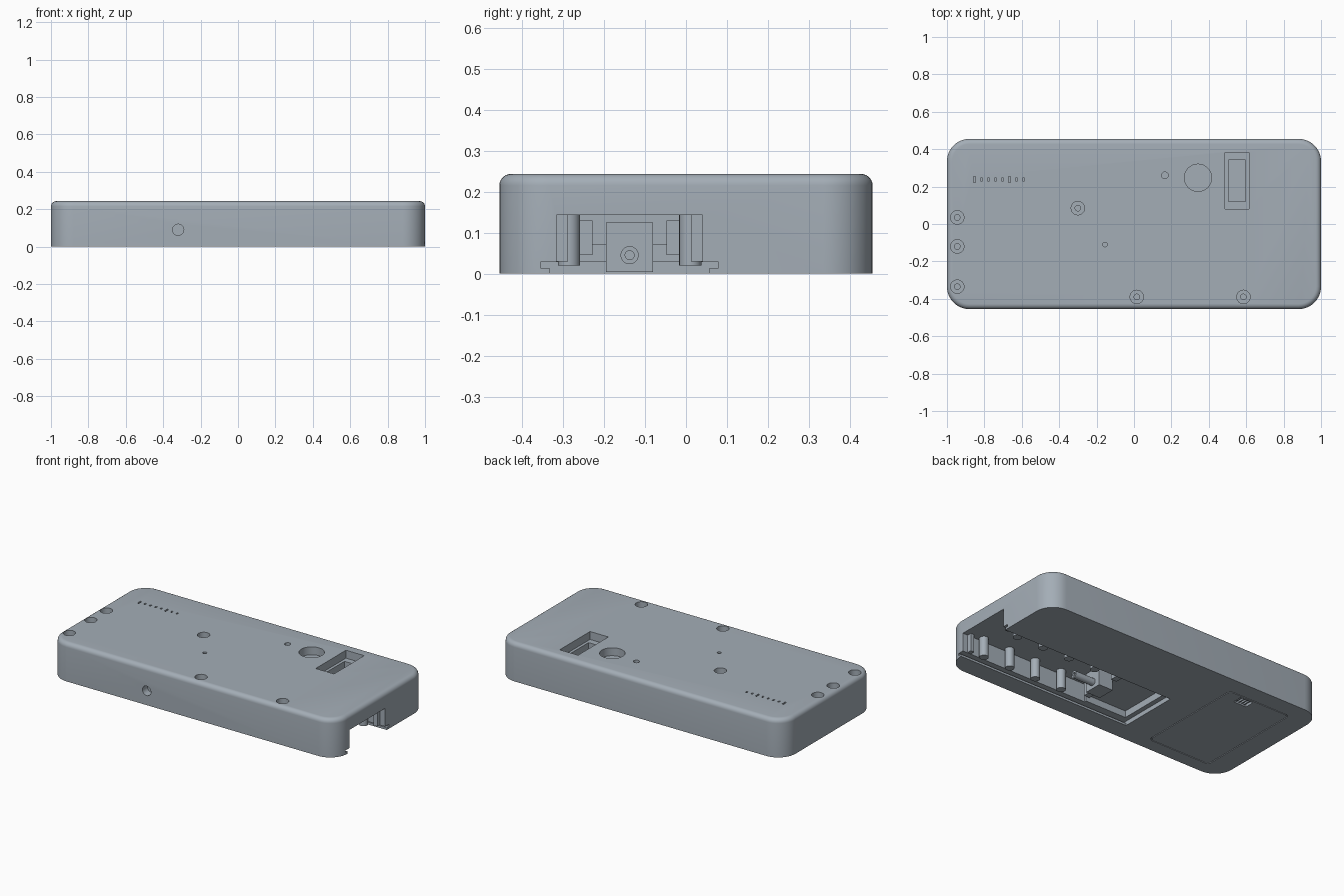
import bpy, bmesh
from math import radians, pi, sin, cos
from mathutils import Matrix, Vector

cube = bpy.data.objects.get("Cube")
if cube:
    bpy.data.objects.remove(cube, do_unlink=True)

GREY = (0.37, 0.42, 0.47, 1.0)
mat = bpy.data.materials.new("blue grey plastic")
mat.use_nodes = True
mat.diffuse_color = GREY
mat.node_tree.nodes["Principled BSDF"].inputs["Base Color"].default_value = GREY


def finish(name, bm):
    bmesh.ops.recalc_face_normals(bm, faces=bm.faces)
    mesh = bpy.data.meshes.new(name)
    bm.to_mesh(mesh)
    bm.free()
    mesh.materials.append(mat)
    obj = bpy.data.objects.new(name, mesh)
    bpy.context.collection.objects.link(obj)
    return obj


def box(name, x, y, z):
    """Box from (min, max) pairs."""
    bm = bmesh.new()
    bmesh.ops.create_cube(bm, size=1)
    for v in bm.verts:
        v.co = [p[0] if c < 0 else p[1] for c, p in zip(v.co, (x, y, z))]
    return finish(name, bm)


def cylinder(name, centre, r, length, axis="Z", sides=32):
    bm = bmesh.new()
    turn = {"Z": Matrix(), "X": Matrix.Rotation(pi / 2, 4, "Y"),
            "Y": Matrix.Rotation(pi / 2, 4, "X")}[axis]
    bmesh.ops.create_cone(bm, cap_ends=True, segments=sides, radius1=r, radius2=r,
                          depth=length, matrix=Matrix.Translation(centre) @ turn)
    return finish(name, bm)


def rounded_slab(name, x, y, z, r, rim=0.0, steps=10):
    """Rounded rectangle extruded in z, with an optional rounded top rim."""
    bm = bmesh.new()
    corners = ((x[1] - r, y[1] - r), (x[0] + r, y[1] - r),
               (x[0] + r, y[0] + r), (x[1] - r, y[0] + r))
    ring = []
    for i, (cx, cy) in enumerate(corners):
        for k in range(steps + 1):
            a = (i + k / steps) * pi / 2
            ring.append(bm.verts.new((cx + r * cos(a), cy + r * sin(a), z[0])))
    base = bm.faces.new(ring)
    up = bmesh.ops.extrude_face_region(bm, geom=[base], use_keep_orig=True)["geom"]
    top = [g for g in up if isinstance(g, bmesh.types.BMVert)]
    bmesh.ops.translate(bm, verts=top, vec=(0, 0, z[1] - z[0]))
    if rim:
        edges = [e for e in bm.edges if all(abs(v.co.z - z[1]) < 1e-5 for v in e.verts)]
        bmesh.ops.bevel(bm, geom=edges, offset=rim, segments=6, profile=0.5,
                        affect="EDGES")
    return finish(name, bm)


def cut(target, cutter):
    mod = target.modifiers.new("cut", "BOOLEAN")
    mod.operation, mod.solver, mod.object = "DIFFERENCE", "EXACT", cutter
    bpy.context.view_layer.objects.active = target
    bpy.ops.object.modifier_apply(modifier=mod.name)
    bpy.data.objects.remove(cutter, do_unlink=True)


H = 0.243
MID = -0.1375  # centre line of the battery bay

# Housing shell
body = rounded_slab("housing", (-1, 1), (-0.455, 0.455), (0, H), 0.12, 0.028)

# Battery bay, open at the left end, with a slot for a sliding cover
for half, x0, z in ((0.195, -0.22, (-0.1, 0.016)), (0.217, -0.22, (0.014, 0.028)),
                    (0.165, -0.19, (0, 0.07)), (0.178, 0.1, (0, 0.143))):
    cut(body, box("bay_cutter", (x0, 1.2), (MID - half, MID + half), z))

# Screw holes in the top: counterbore then shaft
screws = ((-0.945, 0.035), (-0.945, -0.12), (-0.945, -0.335),
          (-0.3, 0.085), (0.015, -0.39), (0.585, -0.39))
for x, y in screws:
    cut(body, cylinder("bore_cutter", (x, y, H), 0.036, 0.07))
    cut(body, cylinder("shaft_cutter", (x, y, H), 0.015, 0.16, sides=20))

# Round dial recess, indicator hole and pin hole
for x, y, r, depth in ((0.342, 0.247, 0.073, 0.05), (0.165, 0.26, 0.018, 0.05),
                       (-0.155, -0.11, 0.012, 0.05)):
    cut(body, cylinder("hole_cutter", (x, y, H), r, depth * 2))

# Stepped rectangular window
cut(body, box("window_cutter", (0.487, 0.615), (0.08, 0.382), (H - 0.05, 0.4)))
cut(body, box("window_well_cutter", (0.505, 0.597), (0.12, 0.342), (H - 0.1, 0.4)))

# Row of small vents
for i in range(8):
    x, half = -0.853 + i * 0.0375, 0.016 if i in (0, 5) else 0.008
    cut(body, box("vent_cutter", (x - 0.005, x + 0.005),
                  (0.237 - half, 0.237 + half), (H - 0.04, 0.4)))

# Round socket in the front wall
cut(body, cylinder("socket_cutter", (-0.32, -0.455, 0.09), 0.03, 0.1, "Y"))

# Service panel set in the underside, with a ribbed latch pocket
px, py = (-0.86, -0.42), (-0.37, 0.345)
cut(body, rounded_slab("panel_cutter", px, py, (-0.1, 0.012), 0.03))
panel = rounded_slab("service_panel", (px[0] + 0.005, px[1] - 0.005),
                     (py[0] + 0.005, py[1] - 0.005), (0, 0.013), 0.026)
for part in (body, panel):
    cut(part, box("latch_cutter", (-0.605, -0.515), (0.265, 0.325), (-0.1, 0.035)))
parts = [body, panel]
for i in range(4):
    x = -0.591 + i * 0.02
    parts.append(box("latch_rib", (x - 0.004, x + 0.004), (0.265, 0.325), (0.008, 0.036)))

# Screw boss block and horizontal tube at the inner end of the bay
parts.append(box("boss_block", (0.09, 0.19), (MID - 0.057, MID + 0.057), (0.004, 0.125)))
tube = cylinder("boss_tube", (0.255, MID, 0.045), 0.022, 0.15, "X")
cut(tube, cylinder("tube_cutter", (0.33, MID, 0.045), 0.011, 0.2, "X", 20))
parts.append(tube)

# Mirrored bay details: posts, contact plates, entrance ribs
for side in (-1, 1):
    def span(a, b):
        return tuple(sorted((MID + side * a, MID + side * b)))
    for i in range(4):
        parts.append(cylinder("bay_post", (0.3 + i * 0.19, MID + side * 0.148, 0.0825),
                              0.027, 0.125, sides=24))
    parts.append(box("contact_plate", (0.09, 0.13), span(0.09, 0.148), (0.045, 0.13)))
    parts.append(box("bay_rib", (0.94, 0.965), span(0.15, 0.18), (0.03, 0.144)))

# Smooth curved faces, keep hard edges
bpy.ops.object.select_all(action="DESELECT")
for part in parts:
    part.select_set(True)
bpy.context.view_layer.objects.active = body
bpy.ops.object.shade_smooth_by_angle(angle=radians(30))
